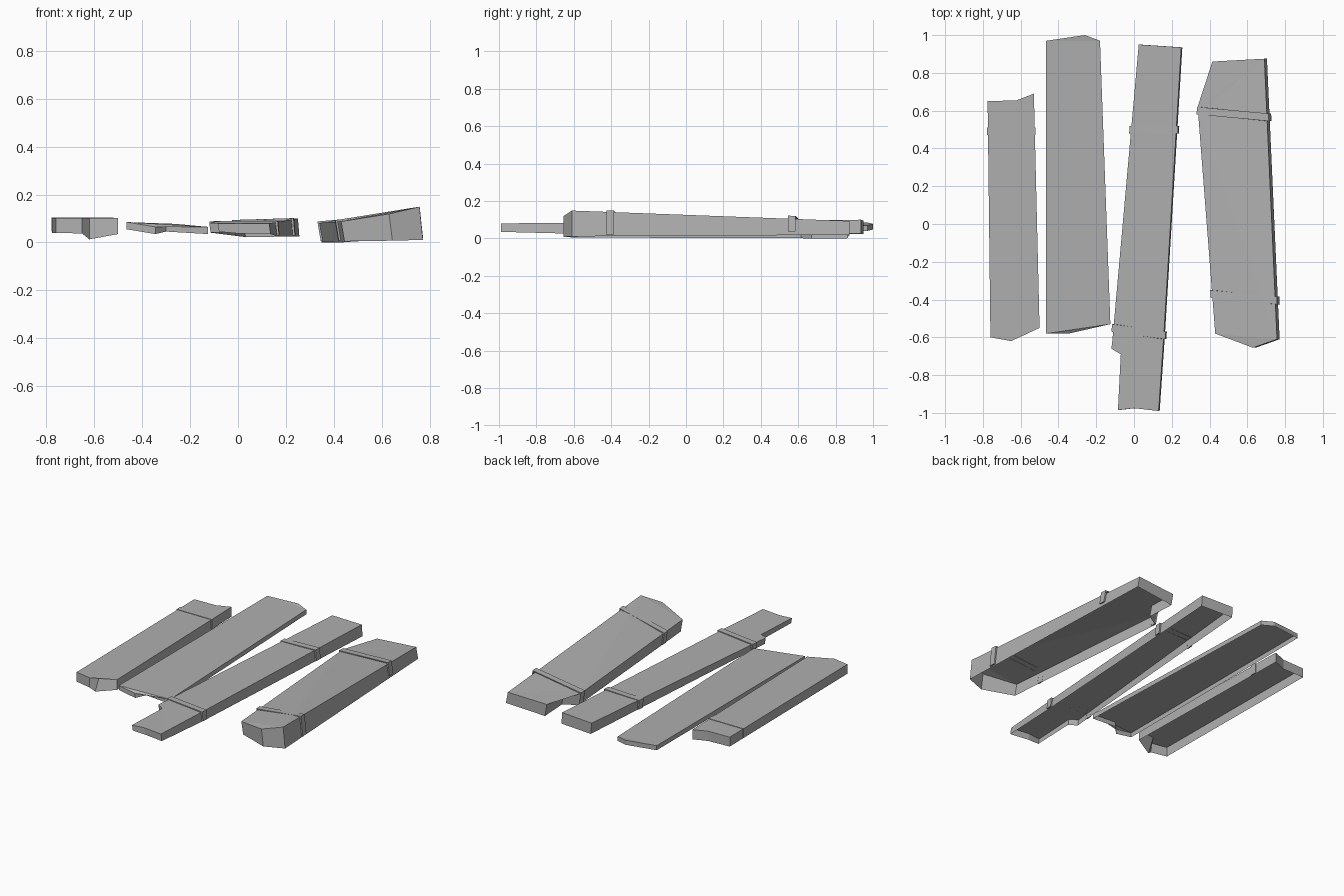
import bpy
import bmesh
from mathutils import Vector

if "Cube" in bpy.data.objects:
    bpy.data.objects.remove(bpy.data.objects["Cube"])

# One weathered grey for everything
grey = bpy.data.materials.new("weathered grey")
grey.use_nodes = True
colour = (0.43, 0.43, 0.43, 1)
grey.diffuse_color = colour
grey.node_tree.nodes["Principled BSDF"].inputs["Base Color"].default_value = colour


def make_object(name, bm):
    mesh = bpy.data.meshes.new(name)
    bm.to_mesh(mesh)
    bm.free()
    mesh.materials.append(grey)
    bpy.context.collection.objects.link(bpy.data.objects.new(name, mesh))


def edge_x(outline, y, side):
    """x where the outline crosses y, on the side given by min or max."""
    hits = []
    for p, q in zip(outline, outline[1:] + outline[:1]):
        if p[1] != q[1] and min(p[1], q[1]) <= y <= max(p[1], q[1]):
            hits.append(p[0] + (q[0] - p[0]) * (y - p[1]) / (q[1] - p[1]))
    return side(hits)


def blend(corners, outline, x, y):
    """Height from front-left, front-right, back-left, back-right corners."""
    ys = [p[1] for p in outline]
    v = (y - min(ys)) / (max(ys) - min(ys))
    left, right = edge_x(outline, y, min), edge_x(outline, y, max)
    u = (x - left) / (right - left) if right - left > 0.1 else 0.5
    fl, fr, bl, br = corners
    return (fl * (1 - u) + fr * u) * (1 - v) + (bl * (1 - u) + br * u) * v


def plank(name, outline, top, base, lean, notch=None):
    """Top face and side walls, open underneath; outline runs anticlockwise."""
    bm = bmesh.new()
    upper, lower = [], []
    for i, (x, y) in enumerate(outline):
        upper.append(bm.verts.new((x, y, blend(top, outline, x, y))))
        foot = Vector((x + lean, y, blend(base, outline, x, y)))
        if notch and notch[0] == i:
            foot += Vector(notch[1])
        lower.append(bm.verts.new(foot))
    cap = bm.faces.new(upper)
    for i in range(len(upper)):
        j = (i + 1) % len(upper)
        bm.faces.new((lower[i], lower[j], upper[j], upper[i]))
    bmesh.ops.triangulate(bm, faces=[cap])
    make_object(name, bm)


def band(name, outline, top, base, lean, y_left, y_right, raise_by=0.006):
    """Thin strap wrapped over the top and down both sides."""
    bm = bmesh.new()
    rings = []
    for shift, grow in ((-0.02, 0), (-0.02, 1), (0.02, 1), (0.02, 0)):
        ring = []
        for y, side, out in ((y_left, min, -1), (y_right, max, 1)):
            y += shift
            x = edge_x(outline, y, side)
            push = out * raise_by * 1.5 * grow
            high = (x + push, y, blend(top, outline, x, y) + raise_by * grow)
            low = (x + lean + push, y, blend(base, outline, x, y) + 0.005)
            ring += [low, high] if out < 0 else [high, low]
        rings.append([bm.verts.new(p) for p in ring])
    for a, b in zip(rings, rings[1:]):
        for k in range(3):
            bm.faces.new((a[k], a[k + 1], b[k + 1], b[k]))
    for k in (0, 3):
        bm.faces.new([r[k] for r in rings])
    bmesh.ops.recalc_face_normals(bm, faces=bm.faces[:])
    make_object(name, bm)


# Short plank on the far right side
outline = [(-.76, -.6), (-.65, -.62), (-.62, -.56), (-.5, -.55),
           (-.53, .69), (-.62, .655), (-.775, .65)]
shape = (outline, (.102, .102, .102, .102), (.04, .035, .04, .035), 0)
plank("short_plank", *shape, notch=(2, (0, -.045, -.022)))
band("short_plank_band", *shape, .49, .49, raise_by=.003)

# Thin wide plank
outline = [(-.465, -.58), (-.345, -.58), (-.3, -.53), (-.125, -.53),
           (-.18, .97), (-.26, 1), (-.465, .97)]
plank("thin_plank", outline, (.085, .065, .085, .07),
      (.055, .035, .055, .04), 0)

# Long narrow plank with a stepped front
outline = [(-.085, -.985), (0, -.975), (.13, -.99), (.157, -.6),
           (.25, .935), (.025, .95), (-.115, -.62), (-.12, -.66),
           (-.07, -.69)]
shape = (outline, (.08, .08, .09, .1), (.045, .025, .02, .025), .006)
plank("long_plank", *shape)
band("long_plank_front_band", *shape, -.55, -.59)
band("long_plank_back_band", *shape, .5, .5)

# Thick tilted plank on the far left side
outline = [(.43, -.58), (.63, -.655), (.757, -.61), (.69, .875),
           (.415, .86), (.425, .67), (.335, .615), (.34, .58)]
shape = (outline, (.088, .15, .08, .106), (.005, .01, 0, .038), .014)
plank("thick_plank", *shape)
band("thick_plank_front_band", *shape, -.37, -.405)
band("thick_plank_back_band", *shape, .6, .565)
